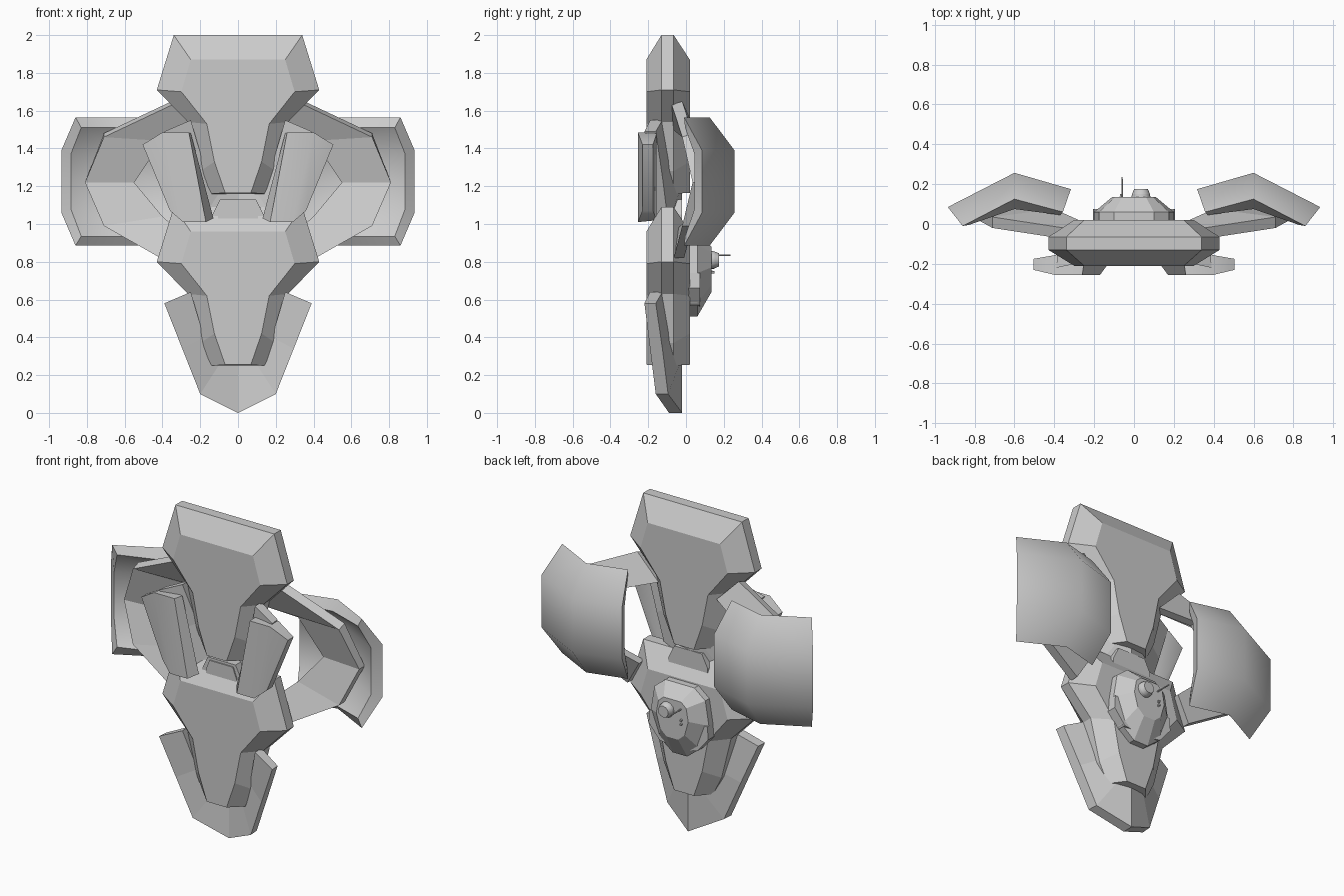
import bpy, bmesh, math
from mathutils import Matrix

if "Cube" in bpy.data.objects:
    bpy.data.objects.remove(bpy.data.objects["Cube"])


def finish(name, bm, mirror=False, smooth=None):
    bmesh.ops.recalc_face_normals(bm, faces=bm.faces)
    me = bpy.data.meshes.new(name)
    bm.to_mesh(me)
    bm.free()
    ob = bpy.data.objects.new(name, me)
    bpy.context.collection.objects.link(ob)
    if mirror:
        ob.modifiers.new("mirror", 'MIRROR')
    if smooth:
        bpy.ops.object.select_all(action='DESELECT')
        ob.select_set(True)
        bpy.context.view_layer.objects.active = ob
        bpy.ops.object.shade_smooth_by_angle(angle=math.radians(smooth))
    return ob


def loft(name, rings, mirror=False, smooth=None):
    """Skin closed rings of equal count; caps are strips of quads."""
    bm = bmesh.new()
    vs = [[bm.verts.new(p) for p in r] for r in rings]
    n = len(rings[0])
    for a, b in zip(vs, vs[1:]):
        for i in range(n):
            j = (i + 1) % n
            bm.faces.new((a[i], a[j], b[j], b[i]))
    for r in (vs[0], vs[-1]):
        for i in range(n // 2 - 1):
            bm.faces.new((r[i], r[i + 1], r[n - 2 - i], r[n - 1 - i]))
    return finish(name, bm, mirror, smooth)


def sym(half, y, dz=0):
    """Full x-z outline at depth y from its right half."""
    return ([(x, y, z + dz) for x, z in half]
            + [(-x, y, z + dz) for x, z in reversed(half)])


def flip(ring):
    return [(-x, y, z) for x, y, z in ring]


# Hull and prow, the same module twice
face = [(.25, .96), (.30, .79), (.165, .62), (.125, .42), (.068, .255)]
rim = [(.34, 1.09), (.43, .80), (.265, .63), (.20, .37), (.14, .25)]
prow = [  # outer front, outer back, inner back, inner front
    [(.39, -.22, .58), (.385, -.16, .58), (.25, -.125, .64), (.25, -.19, .64)],
    [(.295, -.19, .34), (.29, -.125, .34), (.18, -.08, .40), (.18, -.14, .40)],
    [(.20, -.16, .10), (.195, -.095, .10), (.09, -.03, .27), (.09, -.10, .27)],
    [(0, -.09, 0), (0, -.02, 0), (0, -.02, .25), (0, -.09, .25)],
]
for label, dz in (("lower", 0), ("upper", .91)):
    loft(label + "_hull", [sym(face, -.21, dz), sym(rim, -.13, dz),
                           sym(rim, -.065, dz), sym(face, .02, dz)])
    right = [[(x, y, z + dz) for x, y, z in s] for s in prow]
    loft(label + "_prow", right + [flip(s) for s in reversed(right[:-1])])

# Neck block between the hulls
neck = [(.095, 1.13), (.135, 1.05), (.135, .95)]
loft("neck_block", [sym(neck, -.16), sym(neck, -.02)])
inset = [(.08, 1.115), (.105, 1.05), (.105, 1.0)]
loft("neck_panel", [sym(inset, -.167), sym(inset, -.15)])

# Launcher pods
pod_top = [(.26, -.255, 1.485), (.40, -.255, 1.485), (.505, -.23, 1.42),
           (.505, -.175, 1.42), (.39, -.155, 1.48), (.25, -.19, 1.48)]
pod_bottom = [(.17, -.255, 1.01), (.29, -.255, 1.01), (.36, -.23, 1.07),
              (.36, -.175, 1.07), (.27, -.155, 1.02), (.13, -.20, 1.03)]
loft("launcher_pod", [pod_top, pod_bottom], True, 40)

# Bent arms carrying the wings: (outer x, z), (inner x, z), outer y, inner y
arm = [((.35, 1.65), (.20, 1.50), -.075, -.07),
       ((.71, 1.48), (.40, 1.44), -.02, .02),
       ((.81, 1.22), (.55, 1.22), .035, .055),
       ((.71, .99), (.40, 1.04), -.02, .02),
       ((.41, .82), (.32, .97), -.065, -.05)]
loft("wing_arm", [[(o[0], yo, o[1] - .02 * (o[1] > 1.3)), (o[0], yo + .055, o[1]),
                   (i[0], yi + .055, i[1]), (i[0], yi, i[1])]
                  for o, i, yo, yi in arm], True)

# Bowl-shaped wing shells
end_back = [(.357, .06), (.60, .125), (.86, -.01)]
end_front = [(.83, -.005), (.60, .075), (.37, .045)]
mid_back = [(.317, .175), (.60, .257), (.935, .085)]
mid_front = [(.885, .045), (.60, .195), (.335, .125)]
levels = [(end_back, end_front, 1.565, 1.51), (mid_back, mid_front, 1.39, 1.37),
          (mid_back, mid_front, 1.06, 1.08), (end_back, end_front, .885, .935)]
loft("wing_shell", [[(x, y, zb) for x, y in b] + [(x, y, zf) for x, y in f]
                    for b, f, zb, zf in levels], True, 48)

# Turret on the back of the lower hull
base = [(.10, .95), (.175, .89), (.20, .74), (.14, .58), (.05, .51)]
roof = [(.06, .88), (.095, .85), (.11, .77), (.085, .68), (.04, .64)]
loft("turret", [sym(base, .0), sym(base, .06), sym(roof, .135)])
skirt = [(.20, .74), (.205, .66), (.13, .57), (.06, .56)]
loft("turret_skirt", [sym(skirt, .01), sym(skirt, .075)])


def rod(name, x, z, y0, y1, r0, r1, sides):
    bm = bmesh.new()
    m = Matrix.Translation((x, (y0 + y1) / 2, z)) @ Matrix.Rotation(-math.pi / 2, 4, 'X')
    bmesh.ops.create_cone(bm, cap_ends=True, segments=sides, radius1=r0,
                          radius2=r1, depth=y1 - y0, matrix=m)
    finish(name, bm, smooth=40)


# Cupola, antenna and small sensors
rod("cupola", .035, .81, .12, .15, .05, .045, 12)
rod("cupola_cap", .035, .81, .15, .175, .045, .035, 12)
rod("antenna", -.06, .835, .10, .235, .005, .004, 6)
for k, z in enumerate((.77, .745)):
    rod("sensor_%d" % k, -.065, z, .11, .15, .009, .007, 6)
